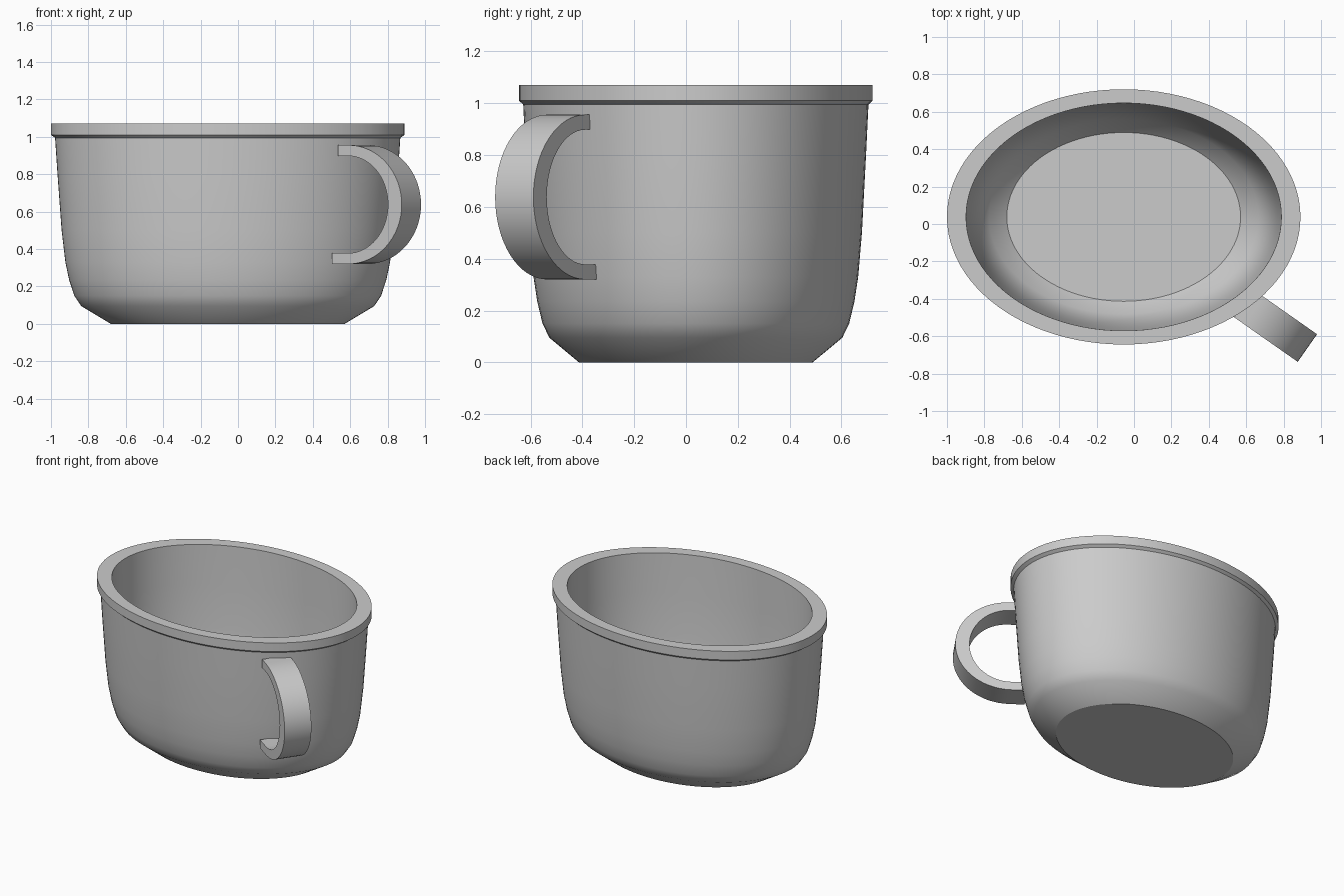
import bpy, bmesh, math
from mathutils import Vector

cube = bpy.data.objects.get("Cube")
if cube:
    bpy.data.objects.remove(cube, do_unlink=True)

grey = bpy.data.materials.new("light grey")
grey.use_nodes = True
grey.diffuse_color = (0.6, 0.6, 0.6, 1)
grey.node_tree.nodes["Principled BSDF"].inputs["Base Color"].default_value = (0.6, 0.6, 0.6, 1)

CENTRE = Vector((-0.055, 0.038, 0))
DEPTH = 0.722          # oval depth relative to its width
SEGMENTS = 96


def finish(name, bm):
    bmesh.ops.recalc_face_normals(bm, faces=bm.faces)
    mesh = bpy.data.meshes.new(name)
    bm.to_mesh(mesh)
    bm.free()
    obj = bpy.data.objects.new(name, mesh)
    bpy.context.collection.objects.link(obj)
    mesh.materials.append(grey)
    bpy.ops.object.select_all(action='DESELECT')
    obj.select_set(True)
    bpy.context.view_layer.objects.active = obj
    bpy.ops.object.shade_smooth_by_angle(angle=math.radians(30))
    return obj


def bridge(bm, a, b):
    n = len(a)
    for i in range(n):
        bm.faces.new((a[i], a[(i + 1) % n], b[(i + 1) % n], b[i]))


# Bowl: outer wall, overhanging rim, then inner wall down to the floor
outer = [(0.625, 0), (0.783, 0.095), (0.82, 0.15), (0.848, 0.235), (0.868, 0.33),
         (0.888, 0.5), (0.91, 0.8), (0.923, 0.995)]
rim = [(0.945, 1.01), (0.945, 1.07), (0.843, 1.07)]
inner = [(0.834, 0.8), (0.818, 0.5), (0.795, 0.33), (0.765, 0.23), (0.72, 0.15), (0.625, 0.07)]

bm = bmesh.new()
rings = []
for r, z in outer + rim + inner:
    ring = []
    for i in range(SEGMENTS):
        t = math.tau * i / SEGMENTS
        ring.append(bm.verts.new(CENTRE + Vector((r * math.cos(t), r * DEPTH * math.sin(t), z))))
    rings.append(ring)
for a, b in zip(rings, rings[1:]):
    bridge(bm, a, b)
bm.faces.new(rings[0])
bm.faces.new(rings[-1])
finish("bowl", bm)

# Handle: a flat band bent into a half oval, standing out diagonally
TIP = Vector((0.927, -0.663, 0.638))
out = Vector((math.cos(math.radians(-35)), math.sin(math.radians(-35)), 0))
side = Vector((-out.y, out.x, 0))
REACH, HALF_WIDTH, STEPS = 0.35, 0.09, 32

path = [(-0.1, -1)]
path += [(math.sin(math.pi * i / STEPS), -math.cos(math.pi * i / STEPS)) for i in range(STEPS + 1)]
path += [(-0.1, 1)]

bm = bmesh.new()
sections = []
for i, (c, s) in enumerate(path):
    straight = i in (0, len(path) - 1)
    root = -0.105 if i == 0 else -0.065
    section = []
    for ru, rz, w in ((REACH, 0.318, -1), (REACH, 0.318, 1), (0.26, 0.26, 1), (0.26, 0.26, -1)):
        u = root if straight else ru * c
        section.append(bm.verts.new(TIP + out * (u - REACH) + side * (w * HALF_WIDTH)
                                    + Vector((0, 0, rz * s))))
    sections.append(section)
for a, b in zip(sections, sections[1:]):
    bridge(bm, a, b)
bm.faces.new(sections[0])
bm.faces.new(sections[-1])
finish("handle", bm)
